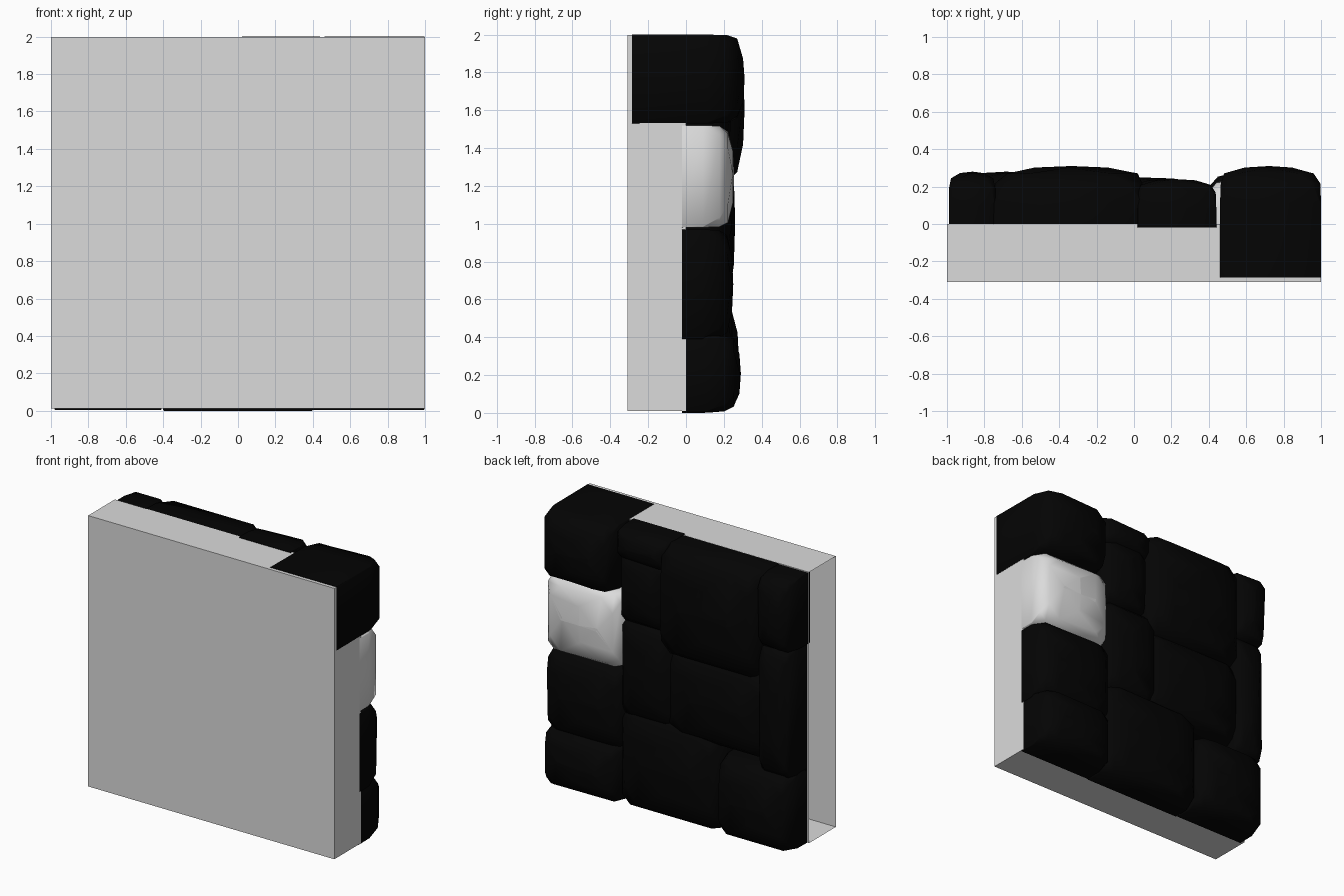
import bpy, bmesh, random
from mathutils import Vector

random.seed(4)
if "Cube" in bpy.data.objects:
    bpy.data.objects.remove(bpy.data.objects["Cube"])


def make_material(name, value):
    m = bpy.data.materials.new(name)
    m.use_nodes = True
    color = (value, value, value, 1)
    m.diffuse_color = color
    m.node_tree.nodes["Principled BSDF"].inputs["Base Color"].default_value = color
    return m


pale = make_material("pale grey", 0.71)
black = make_material("black stone", 0.0012)


def finish(bm, name, mat, smooth=False):
    me = bpy.data.meshes.new(name)
    bm.to_mesh(me)
    bm.free()
    me.materials.append(mat)
    ob = bpy.data.objects.new(name, me)
    bpy.context.collection.objects.link(ob)
    if smooth:
        bpy.ops.object.select_all(action='DESELECT')
        ob.select_set(True)
        bpy.context.view_layer.objects.active = ob
        bpy.ops.object.shade_smooth_by_angle(angle=0.9)
    return ob


# Wall backing: a slab whose right end is left open
bm = bmesh.new()
bmesh.ops.create_cube(bm, size=1)
for v in bm.verts:
    v.co = Vector((v.co.x * 1.997, v.co.y * 0.31 - 0.155, v.co.z * 1.986 + 1.004))
bmesh.ops.delete(bm, geom=[f for f in bm.faces if f.calc_center_median().x < -0.9],
                 context='FACES_ONLY')
finish(bm, "wall_slab", pale)

# Each ring: fraction of stone depth, scale of outline, corner cut
RINGS = [(0, 1.0, 0.005), (0.4, 1.0, 0.01), (0.72, 0.985, 0.09),
         (0.88, 0.87, 0.17), (0.975, 0.48, 0.26)]


def stone(name, x0, x1, z0, z1, top, base=-0.02, mat=black):
    """Cut stone: chamfered outline lofted from the slab to a domed face."""
    bm = bmesh.new()
    cx, cz, hx, hz = (x0 + x1) / 2, (z0 + z1) / 2, (x1 - x0) / 2, (z1 - z0) / 2
    lean = random.uniform(-0.06, 0.06) * hx
    root = max(base, -0.02)
    rings = []
    for i, (t, s, cut) in enumerate(RINGS):
        y = base if i == 0 else root + (top - root) * t
        c = cut * min(hx, hz) * 2
        a, b = hx * s, hz * s
        outline = [(a, -b + c), (a, b - c), (a - c, b), (c - a, b),
                   (-a, b - c), (-a, c - b), (c - a, -b), (a - c, -b)]
        upper = i > 2
        shift = lean * t if upper else 0
        ring = []
        for px, pz in outline:
            dx, dz = (random.uniform(-0.01, 0.01) * upper for _ in range(2))
            ring.append(bm.verts.new((cx + px + dx + shift, y, cz + pz + dz)))
        rings.append(ring)
    n = len(rings[0])
    for lo, hi in zip(rings, rings[1:]):
        for k in range(n):
            bm.faces.new((lo[k], lo[(k + 1) % n], hi[(k + 1) % n], hi[k]))
    bm.faces.new(rings[0])
    peak = bm.verts.new((cx + lean, top, cz))
    for k in range(n):
        bm.faces.new((rings[-1][k], rings[-1][(k + 1) % n], peak))
    bmesh.ops.recalc_face_normals(bm, faces=bm.faces[:])
    finish(bm, name, mat, smooth=True)


# Left column, top to bottom; the corner stone wraps round the slab
stone("top_corner_stone", 0.46, 1.0, 1.53, 2.0, 0.31, base=-0.285)
stone("pale_stone", 0.4, 1.0, 0.98, 1.52, 0.255, mat=pale)
stone("left_stone", 0.38, 1.0, 0.39, 0.97, 0.25)
stone("left_bottom_stone", 0.4, 0.996, 0.005, 0.41, 0.29)

# Bottom row
stone("bottom_middle_stone", -0.4, 0.4, 0.0, 0.7, 0.25)
stone("bottom_right_stone", -0.98, -0.41, 0.005, 0.56, 0.28)

# Narrow inner column
stone("small_top_stone", 0.02, 0.44, 1.8, 2.0, 0.24)
stone("inner_upper_stone", 0.05, 0.41, 1.34, 1.85, 0.24)
stone("inner_lower_stone", -0.03, 0.4, 0.65, 1.35, 0.24)

# Wide centre stones
stone("large_stone", -0.75, 0.05, 1.22, 1.996, 0.31)
stone("centre_stone", -0.77, 0.03, 0.63, 1.24, 0.25)

# Right column
stone("right_top_stone", -0.99, -0.74, 1.47, 1.99, 0.28)
stone("right_tall_stone", -0.98, -0.74, 0.54, 1.48, 0.26)
